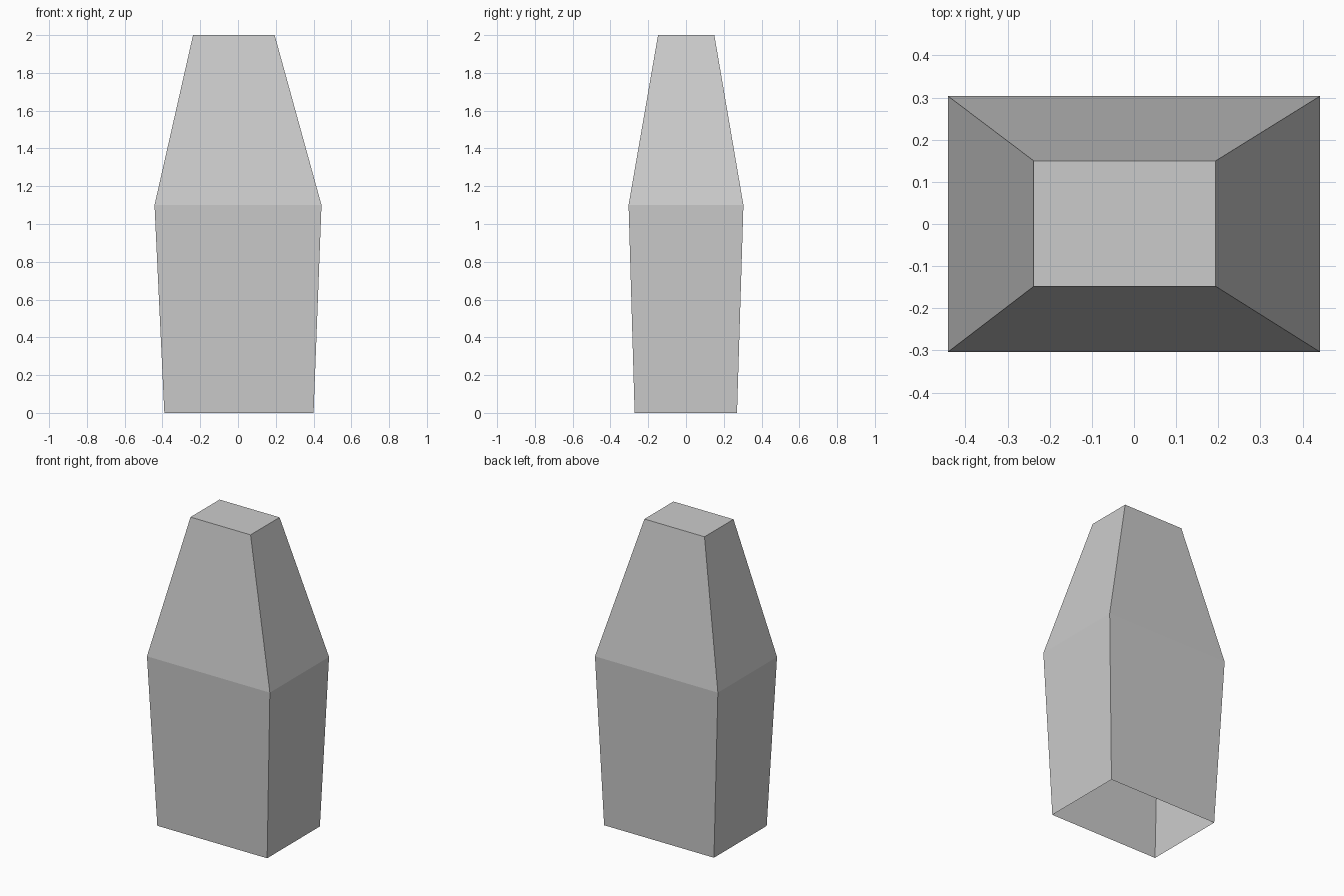
import bpy, bmesh

if "Cube" in bpy.data.objects:
    bpy.data.objects.remove(bpy.data.objects["Cube"])

# Cross-sections from bottom to top: (x min, x max, y min, y max, z)
SECTIONS = [
    (-0.39, 0.40, -0.272, 0.27, 0.0),
    (-0.442, 0.442, -0.304, 0.304, 1.10),
    (-0.238, 0.194, -0.148, 0.15, 2.0),
]

bm = bmesh.new()


def ring(x0, x1, y0, y1, z):
    corners = [(x0, y0), (x1, y0), (x1, y1), (x0, y1)]
    return [bm.verts.new((x, y, z)) for x, y in corners]


rings = [ring(*s) for s in SECTIONS]

# Tapered side walls
for low, high in zip(rings, rings[1:]):
    for i in range(4):
        j = (i + 1) % 4
        bm.faces.new((low[i], low[j], high[j], high[i]))

# Flat top; the underside stays open
bm.faces.new(rings[-1])

mesh = bpy.data.meshes.new("tapered_shell")
bm.to_mesh(mesh)
bm.free()
shell = bpy.data.objects.new("tapered_shell", mesh)
bpy.context.collection.objects.link(shell)
